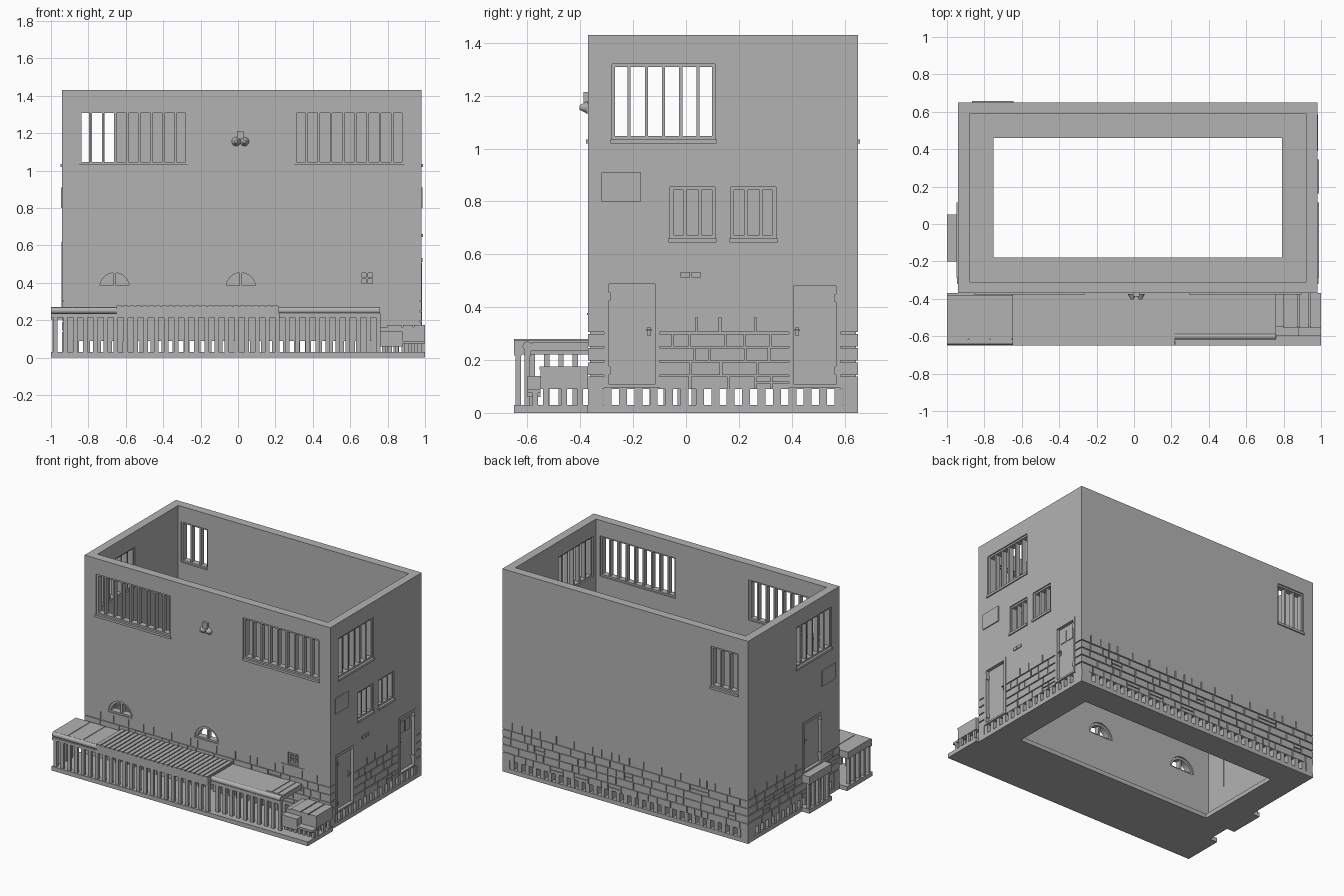
import bpy, bmesh, math, random
from mathutils import Matrix

if "Cube" in bpy.data.objects:
    bpy.data.objects.remove(bpy.data.objects["Cube"])
random.seed(4)

grey = bpy.data.materials.new("plaster_grey")
grey.use_nodes = True
COLOR = (0.45, 0.45, 0.45, 1)
grey.diffuse_color = COLOR
grey.node_tree.nodes["Principled BSDF"].inputs["Base Color"].default_value = COLOR

X0, X1, Y0, Y1 = -0.94, 0.98, -0.37, 0.65   # house footprint
STONE_TOP, DENTIL_TOP, SLAB, TOP = 0.36, 0.09, 0.03, 1.43
GROOVE = 0.007


def finish(bm, name, smooth=False):
    bmesh.ops.recalc_face_normals(bm, faces=bm.faces)
    mesh = bpy.data.meshes.new(name)
    bm.to_mesh(mesh)
    bm.free()
    mesh.materials.append(grey)
    ob = bpy.data.objects.new(name, mesh)
    bpy.context.collection.objects.link(ob)
    bpy.context.view_layer.objects.active = ob
    if smooth:
        bpy.ops.object.select_all(action='DESELECT')
        ob.select_set(True)
        bpy.ops.object.shade_smooth_by_angle()
    return ob


def box(bm, x0, x1, y0, y1, z0, z1):
    m = Matrix.Translation(((x0 + x1) / 2, (y0 + y1) / 2, (z0 + z1) / 2))
    bmesh.ops.create_cube(bm, size=1, matrix=m @ Matrix.Diagonal((x1 - x0, y1 - y0, z1 - z0, 1)))


def wall_box(bm, side, u0, u1, d0, d1, z0, z1):
    """Box on a wall: u runs along it, d points outward from its face."""
    if side == "front":
        box(bm, u0, u1, Y0 - d1, Y0 - d0, z0, z1)
    elif side == "back":
        box(bm, u0, u1, Y1 + d0, Y1 + d1, z0, z1)
    elif side == "plus_x":
        box(bm, X1 + d0, X1 + d1, u0, u1, z0, z1)
    else:
        box(bm, X0 - d1, X0 - d0, u0, u1, z0, z1)


def prism(bm, pts, y0, y1):
    face = bm.faces.new([bm.verts.new((x, y0, z)) for x, z in pts])
    ext = bmesh.ops.extrude_face_region(bm, geom=[face])["geom"]
    bmesh.ops.translate(bm, vec=(0, y1 - y0, 0),
                        verts=[v for v in ext if isinstance(v, bmesh.types.BMVert)])


def tube(bm, r1, r2, length, center, axis, seg=16):
    rot = Matrix.Rotation(math.pi / 2, 4, 'Y' if axis == 'X' else 'X')
    bmesh.ops.create_cone(bm, cap_ends=True, segments=seg, radius1=r1, radius2=r2,
                          depth=length, matrix=Matrix.Translation(center) @ rot)


def arc(cx, cz, r, n=16):
    return [(cx + r * math.cos(math.pi * i / n), cz + r * math.sin(math.pi * i / n))
            for i in range(n + 1)]


def ring(bm, levels):
    """Closed ring from rectangular loops of (inset, z)."""
    loops = []
    for i, z in levels:
        loops.append([bm.verts.new(p) for p in ((X0 + i, Y0 + i, z), (X1 - i, Y0 + i, z),
                                                (X1 - i, Y1 - i, z), (X0 + i, Y1 - i, z))])
    for a, b in zip(loops, loops[1:] + loops[:1]):
        for k in range(4):
            j = (k + 1) % 4
            bm.faces.new((a[k], a[j], b[j], b[k]))


# side, u0, u1, z0, z1, panes
WINDOWS = [("front", -0.85, -0.27, 1.035, 1.32, 9), ("front", 0.30, 0.89, 1.035, 1.32, 9),
           ("plus_x", -0.28, 0.11, 1.035, 1.32, 6), ("minus_x", -0.28, 0.11, 1.035, 1.32, 6),
           ("back", -0.86, -0.65, 1.035, 1.32, 3),
           ("plus_x", -0.06, 0.11, 0.66, 0.855, 3), ("plus_x", 0.17, 0.34, 0.66, 0.855, 3),
           ("front", 0.65, 0.73, 0.385, 0.465, 2)]
# side, u0, u1, z0, z1, handle position
DOORS = [("plus_x", -0.31, -0.10, 0.095, 0.505, -0.14), ("plus_x", 0.39, 0.585, 0.095, 0.50, 0.42),
         ("minus_x", -0.18, 0.04, 0.26, 0.62, 0.0)]
ARCHES = [(-0.66, 0.375), (0.015, 0.375)]
ARCH_R = 0.095

# House walls, with the openings cut through
bm = bmesh.new()
ring(bm, [(GROOVE, DENTIL_TOP), (GROOVE, STONE_TOP), (0, STONE_TOP), (0, TOP),
          (0.06, TOP), (0.06, DENTIL_TOP)])
walls = finish(bm, "house_walls")
bm = bmesh.new()
for side, u0, u1, z0, z1, _ in WINDOWS + DOORS:
    wall_box(bm, side, u0, u1, -0.1, 0.05, z0, z1)
for cx, cz in ARCHES:
    prism(bm, arc(cx, cz, ARCH_R), Y0 - 0.05, Y0 + 0.1)
cutter = finish(bm, "opening_cutter")
cutter.hide_render = True
mod = walls.modifiers.new("openings", 'BOOLEAN')
mod.operation, mod.solver, mod.object = 'DIFFERENCE', 'EXACT', cutter
bpy.context.view_layer.objects.active = walls
bpy.ops.object.modifier_apply(modifier=mod.name)
bpy.data.objects.remove(cutter)

# Foundation slab with open middle
bm = bmesh.new()
ring(bm, [(0, 0), (0, SLAB), (0.19, SLAB), (0.19, 0)])
finish(bm, "foundation_slab")

# Short blocks between slab and walls
bm = bmesh.new()
for sides, a, b in ((("front", "back"), X0, X1), (("plus_x", "minus_x"), Y0, Y1)):
    n = round((b - a) / 0.06)
    step = (b - a - 0.03) / n
    for i in range(n + 1):
        for side in sides:
            wall_box(bm, side, a + i * step, a + i * step + 0.03, -0.055, -0.002, SLAB, DENTIL_TOP)
finish(bm, "foundation_blocks")

# Irregular stone cladding, clipped around the doors
bm = bmesh.new()
ROWS = 5
row_h = (STONE_TOP - DENTIL_TOP) / ROWS
for side, a, b in (("front", X0, X1), ("back", X0, X1), ("plus_x", Y0, Y1), ("minus_x", Y0, Y1)):
    for r in range(ROWS):
        z0 = DENTIL_TOP + r * row_h
        z1 = z0 + row_h - (GROOVE if r < ROWS - 1 else 0)
        spans, start = [], a
        for d in DOORS:
            if d[0] == side and z1 > d[3]:
                spans.append((start, d[1]))
                start = d[2]
        spans.append((start, b))
        for s, e in spans:
            u = s
            while u < e - 0.001:
                v = u + random.uniform(0.05, 0.15)
                if e - v < 0.05:
                    v = e
                end = v if v == e else v - GROOVE
                if r < ROWS - 1 and random.random() < 0.15:
                    mid = (z0 + z1) / 2
                    wall_box(bm, side, u, end, -0.01, 0, z0, mid - 0.003)
                    wall_box(bm, side, u, end, -0.01, 0, mid + 0.003, z1)
                else:
                    wall_box(bm, side, u, end, -0.01, 0, z0, z1)
                u = v
finish(bm, "stone_cladding")

# Window frames, bars and sills
bm = bmesh.new()
for side, u0, u1, z0, z1, panes in WINDOWS:
    f = 0.012
    for s, e in ((u0, u0 + f), (u1 - f, u1)):
        wall_box(bm, side, s, e, -0.05, -0.008, z0, z1)
    for s, e in ((z0, z0 + f), (z1 - f, z1)):
        wall_box(bm, side, u0 + f, u1 - f, -0.05, -0.008, s, e)
    for i in range(1, panes):
        u = u0 + (u1 - u0) * i / panes
        wall_box(bm, side, u - 0.006, u + 0.006, -0.045, -0.012, z0 + f, z1 - f)
    if panes == 2:
        mid = (z0 + z1) / 2
        wall_box(bm, side, u0, u1, -0.04, -0.015, mid - 0.004, mid + 0.004)
        wall_box(bm, side, u0 - 0.05, u1 + 0.05, -0.01, 0.004, z0 - 0.015, z0 - 0.008)
    else:
        wall_box(bm, side, u0 - 0.006, u1 + 0.006, -0.05, 0.008, z0 - 0.016, z0)
finish(bm, "window_frames")

# Half-round window frames
bm = bmesh.new()
for cx, cz in ARCHES:
    prism(bm, arc(cx, cz, ARCH_R) + arc(cx, cz, ARCH_R - 0.016)[::-1], Y0 + 0.008, Y0 + 0.05)
    box(bm, cx - ARCH_R, cx + ARCH_R, Y0 + 0.005, Y0 + 0.05, cz, cz + 0.012)
    box(bm, cx - 0.007, cx + 0.007, Y0 + 0.012, Y0 + 0.045, cz, cz + ARCH_R - 0.01)
finish(bm, "arched_window_frames")

# Doors with frames, handles and hinges
bm = bmesh.new()
for k, (side, u0, u1, z0, z1, h) in enumerate(DOORS):
    f = 0.018
    for s, e in ((u0, u0 + f), (u1 - f, u1)):
        wall_box(bm, side, s, e, -0.06, 0.003, z0, z1)
    wall_box(bm, side, u0 + f, u1 - f, -0.06, 0.003, z1 - f, z1)
    wall_box(bm, side, u0 + f, u1 - f, -0.06, 0.003, z0, z0 + 0.012)
    wall_box(bm, side, u0 + f, u1 - f, -0.055, -0.02, z0, z1 - f)
    hz = z0 + 0.215
    wall_box(bm, side, h - 0.005, h + 0.005, -0.02, -0.014, hz - 0.02, hz + 0.015)
    wall_box(bm, side, h - 0.012, h + 0.012, -0.014, -0.006, hz, hz + 0.006)
    hinge = u0 + f if h > (u0 + u1) / 2 else u1 - f
    for z in (z0 + 0.05, z1 - 0.08):
        wall_box(bm, side, hinge - 0.006, hinge + 0.006, -0.02, 0.005, z, z + 0.03)
for u in (0.425, 0.49):
    wall_box(bm, "plus_x", u, u + 0.052, -0.02, -0.015, 0.37, 0.45)
finish(bm, "doors")

# Wall panels and small side light
bm = bmesh.new()
for side in ("plus_x", "minus_x"):
    wall_box(bm, side, -0.32, -0.17, 0, 0.007, 0.80, 0.91)
for u in (-0.02, 0.02):
    wall_box(bm, "plus_x", u, u + 0.035, 0, 0.006, 0.512, 0.532)
finish(bm, "wall_panels")

# Twin floodlight on the front
bm = bmesh.new()
box(bm, -0.005, 0.03, Y0 - 0.018, Y0, 1.17, 1.213)
for x in (-0.01, 0.035):
    tube(bm, 0.024, 0.008, 0.03, (x, Y0 - 0.018, 1.155), 'Y')
finish(bm, "twin_floodlight", True)

# Terrace deck, with bullnosed ends and a planked middle
bm = bmesh.new()
box(bm, -1, 1, -0.65, Y0, 0, SLAB)
box(bm, -0.65, 0.22, -0.65, Y0, 0.22, 0.273)
planks = 25
for i in range(planks):
    x = -0.65 + 0.87 * i / planks
    box(bm, x, x + 0.87 / planks - 0.007, -0.65, Y0, 0.273, 0.28)
for i in range(3):
    x = -1 + 0.35 * i / 3
    box(bm, x, x + 0.112, -0.635, Y0 - 0.01, 0.235, 0.27)
box(bm, -1, -0.65, -0.63, Y0 - 0.01, 0.222, 0.263)
box(bm, 0.22, 0.76, -0.60, Y0, 0.235, 0.265)
for x in (0.63, 0.675, 0.72):
    box(bm, x, x + 0.038, -0.58, Y0, 0.265, 0.269)
finish(bm, "terrace_deck")

bm = bmesh.new()
tube(bm, 0.018, 0.018, 0.35, (-0.825, -0.63, 0.252), 'X')
tube(bm, 0.018, 0.018, 0.54, (0.49, -0.60, 0.252), 'X')
finish(bm, "deck_bullnose", True)

# Balusters under the terrace
bm = bmesh.new()
pitch = 0.054
for i in range(33):
    x = -0.99 + pitch * i
    y = -0.645 if x < 0.21 else -0.61
    box(bm, x, x + 0.024, y, y + 0.02, SLAB, 0.235)
for i in range(1, 5):
    box(bm, -0.99, -0.966, -0.645 + pitch * i, -0.625 + pitch * i, SLAB, 0.235)
box(bm, -1, 0.22, -0.648, -0.622, 0.215, 0.235)
box(bm, 0.22, 0.76, -0.613, -0.587, 0.215, 0.24)
finish(bm, "terrace_balusters")

# Low steps at the terrace end
bm = bmesh.new()
box(bm, 0.76, 1, -0.55, Y0, DENTIL_TOP, 0.165)
for x0, x1 in ((0.80, 0.875), (0.882, 0.935), (0.942, 1.0)):
    box(bm, x0, x1, -0.555, Y0, 0.165, 0.175)
box(bm, 0.76, 0.88, -0.60, -0.55, 0.06, 0.14)
for i in range(7):
    x = 0.77 + i * 0.035
    for y in (-0.58, -0.54, -0.47, -0.41):
        box(bm, x, x + 0.018, y, y + 0.02, SLAB, DENTIL_TOP)
box(bm, 0.88, 1, -0.60, -0.55, 0.075, DENTIL_TOP)
finish(bm, "terrace_steps")

# Side door stoop
bm = bmesh.new()
box(bm, -1, X0, -0.20, 0.05, 0, SLAB)
box(bm, -1, X0, -0.20, 0.05, 0.205, 0.26)
for i in range(5):
    y = -0.19 + i * 0.0525
    box(bm, -0.992, -0.972, y, y + 0.022, SLAB, 0.205)
finish(bm, "side_stoop")
